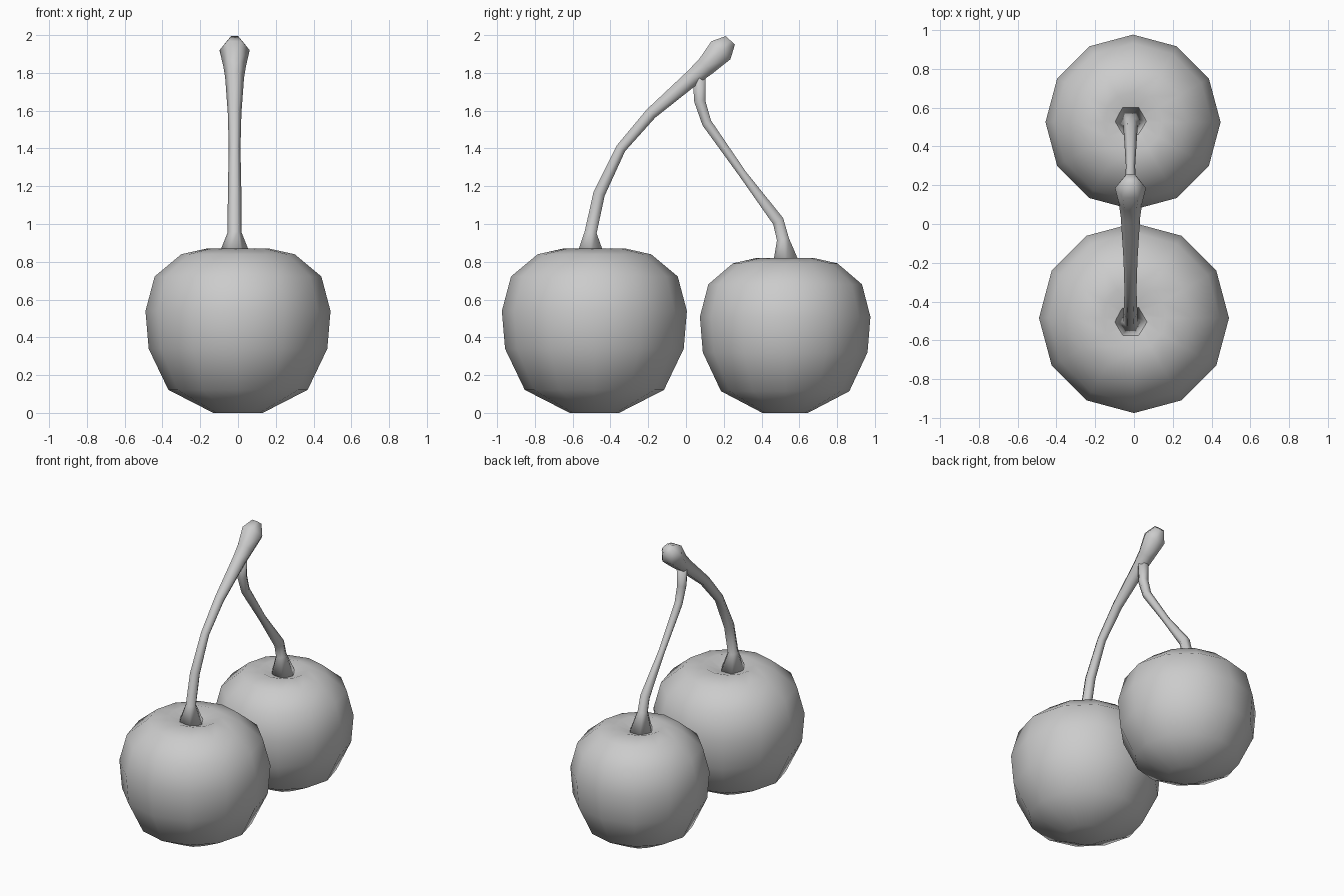
import bpy
from math import cos, sin, pi
from mathutils import Vector

if "Cube" in bpy.data.objects:
    bpy.data.objects.remove(bpy.data.objects["Cube"])


def loft(name, rings):
    """Skin a list of equal-sized vertex rings, with capped ends."""
    n = len(rings[0])
    verts = [v for ring in rings for v in ring]
    faces = [(i * n + k, i * n + (k + 1) % n, (i + 1) * n + (k + 1) % n, (i + 1) * n + k)
             for i in range(len(rings) - 1) for k in range(n)]
    faces.append(tuple(reversed(range(n))))
    faces.append(tuple(range(len(verts) - n, len(verts))))
    mesh = bpy.data.meshes.new(name)
    mesh.from_pydata(verts, [], faces)
    mesh.polygons.foreach_set("use_smooth", [True] * len(faces))
    obj = bpy.data.objects.new(name, mesh)
    bpy.context.collection.objects.link(obj)
    return obj


def cherry(name, centre, radius, height, sides=12):
    # (radius, height) fractions from the flat bottom up into the stem dimple
    profile = [(0.27, 0.0), (0.76, 0.14), (0.975, 0.39), (1.01, 0.62),
               (0.91, 0.83), (0.62, 0.965), (0.34, 1.0), (0.12, 0.955)]
    rings = []
    for i, (r, z) in enumerate(profile):
        rings.append([Vector((centre[0] + r * radius * cos(2 * pi * k / sides),
                              centre[1] + r * radius * sin(2 * pi * k / sides),
                              z * height)) for k in range(sides)])
    return loft(name, rings)


def stem(name, path, x=-0.018, sides=6):
    # path points are (y, z, radius), swept in the YZ plane
    pts = [Vector((x, y, z)) for y, z, r in path]
    rings = []
    for i, p in enumerate(pts):
        t = (pts[min(i + 1, len(pts) - 1)] - pts[max(i - 1, 0)]).normalized()
        side = Vector((1, 0, 0))
        normal = t.cross(side)
        r = path[i][2]
        rings.append([p + r * (cos(2 * pi * k / sides) * side + sin(2 * pi * k / sides) * normal)
                      for k in range(sides)])
    return loft(name, rings)


# Fruit
cherry("front_cherry", (0, -0.485), 0.485, 0.87)
cherry("back_cherry", (-0.005, 0.525), 0.447, 0.82)

# Long stem with the woody knob at its tip
stem("front_stem", [(-0.505, 0.835, 0.085), (-0.505, 0.955, 0.037), (-0.46, 1.16, 0.036),
                    (-0.345, 1.40, 0.031), (-0.185, 1.585, 0.036), (0.035, 1.775, 0.05),
                    (0.105, 1.835, 0.06), (0.185, 1.92, 0.08), (0.235, 1.972, 0.038)])

# Short stem joining under the knob
stem("back_stem", [(0.53, 0.785, 0.083), (0.513, 0.92, 0.037), (0.488, 1.015, 0.036),
                   (0.30, 1.265, 0.024), (0.11, 1.535, 0.03), (0.073, 1.65, 0.034),
                   (0.068, 1.80, 0.04)])
